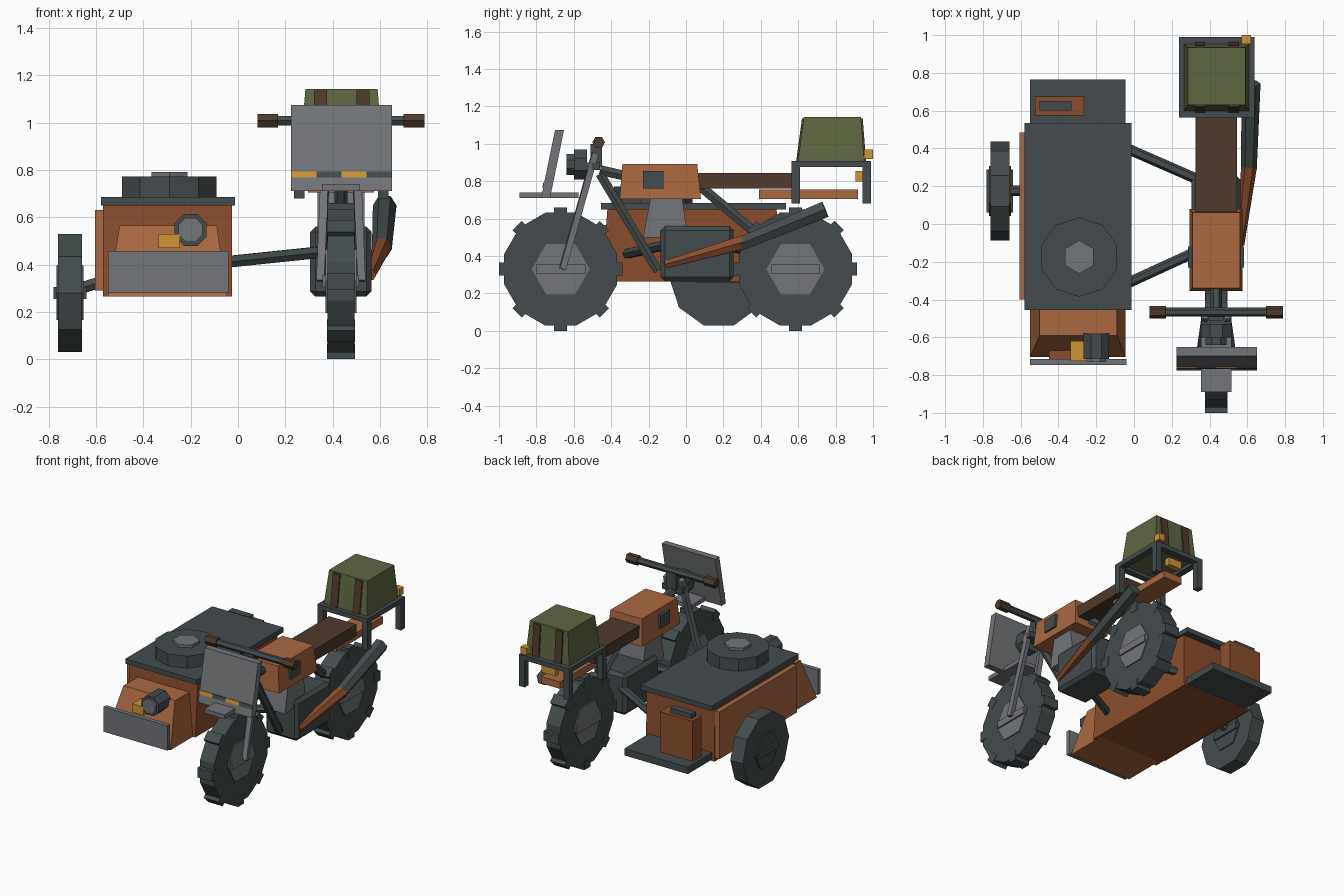
import bpy, bmesh, math
from mathutils import Vector, Matrix

if "Cube" in bpy.data.objects:
    bpy.data.objects.remove(bpy.data.objects["Cube"])


def material(name, rgb):
    m = bpy.data.materials.new(name)
    m.diffuse_color = (*rgb, 1)
    m.use_nodes = True
    m.node_tree.nodes["Principled BSDF"].inputs["Base Color"].default_value = m.diffuse_color
    return m


SLATE = material("slate", (0.058, 0.072, 0.074))
GREY = material("steel grey", (0.17, 0.178, 0.191))
ORANGE = material("light rust", (0.40, 0.138, 0.051))
RUST = material("dark rust", (0.262, 0.076, 0.026))
BROWN = material("leather brown", (0.076, 0.042, 0.025))
OLIVE = material("olive canvas", (0.114, 0.136, 0.054))
YELLOW = material("amber", (0.62, 0.30, 0.038))


def add(name, mat, verts, faces):
    me = bpy.data.meshes.new(name)
    bm = bmesh.new()
    vs = [bm.verts.new(v) for v in verts]
    for f in faces:
        bm.faces.new([vs[i] for i in f])
    bmesh.ops.recalc_face_normals(bm, faces=bm.faces)
    bm.to_mesh(me)
    bm.free()
    me.materials.append(mat)
    ob = bpy.data.objects.new(name, me)
    bpy.context.scene.collection.objects.link(ob)
    return ob


def block(name, mat, x, y, z, tx=None, ty=None):
    """Box from ranges; tx, ty give different ranges at the top."""
    tx, ty = tx or x, ty or y
    v = []
    for (a, b), (c, d), h in ((x, y, z[0]), (tx, ty, z[1])):
        v += [(a, c, h), (b, c, h), (b, d, h), (a, d, h)]
    return add(name, mat, v, [(0, 1, 2, 3), (4, 5, 6, 7)] +
               [(i, (i + 1) % 4, (i + 1) % 4 + 4, i + 4) for i in range(4)])


def rod(name, mat, p, q, r, r2=None, n=6, rot=0.0):
    """Prism or cone from p to q with n sides."""
    p, q = Vector(p), Vector(q)
    r2 = r if r2 is None else r2
    d = (q - p).normalized()
    up = Vector((0, 1, 0)) if abs(d.z) > 0.99 else Vector((0, 0, 1))
    w = up.cross(d).normalized()
    u = d.cross(w)
    v = []
    for c, rad in ((p, r), (q, r2)):
        for i in range(n):
            a = math.radians(rot) + 2 * math.pi * i / n
            v.append(c + (w * math.cos(a) + u * math.sin(a)) * rad)
    return add(name, mat, v, [tuple(range(n)), tuple(range(n, 2 * n))] +
               [(i, (i + 1) % n, (i + 1) % n + n, i + n) for i in range(n)])


def wheel(name, x, y, z, r, w, n, rot, hub, hub_mat, lugs):
    rod(name + "_tyre", SLATE, (x - w, y, z), (x + w, y, z), r, n=n, rot=rot)
    rod(name + "_hub", hub_mat, (x - w - .008, y, z), (x + w + .008, y, z), hub)
    block(name + "_hub_bar", hub_mat, (x - w - .02, x + w + .02),
          (y - hub * .85, y + hub * .85), (z - .025, z + .025))
    for i in range(lugs):
        ob = block(f"{name}_lug_{i}", SLATE, (x - w - .002, x + w + .002),
                   (-.035, .035), (r - .05, r + .017))
        ob.data.transform(Matrix.Translation((0, y, z)) @
                          Matrix.Rotation(2 * math.pi * i / lugs, 4, 'X'))


C = 0.435  # motorcycle centre line

# Wheels
wheel("front_wheel", C, -.67, .33, .313, .057, 12, 15, .155, GREY, 8)
wheel("rear_wheel", C, .585, .33, .313, .057, 12, 15, .155, GREY, 8)
wheel("sidecar_wheel", -.71, .175, .28, .263, .05, 10, 0, .133, SLATE, 0)
rod("sidecar_axle", SLATE, (-.70, .175, .29), (-.55, .175, .335), .028)

# Sidecar body
block("sidecar_body", RUST, (-.57, -.025), (-.45, .49), (.265, .655), ty=(-.42, .485))
block("sidecar_lid", SLATE, (-.58, -.013), (-.455, .535), (.65, .685))
block("sidecar_nose", ORANGE, (-.55, -.045), (-.705, -.40), (.265, .565),
      tx=(-.5, -.09), ty=(-.59, -.40))
block("sidecar_bumper", GREY, (-.55, -.04), (-.747, -.715), (.28, .458))
block("bumper_mount", RUST, (-.45, -.14), (-.72, -.65), (.29, .36))
block("sidecar_side_panel", ORANGE, (-.605, -.565), (-.40, .485), (.29, .63))
rod("hatch", SLATE, (-.29, -.175, .68), (-.29, -.175, .772), .21, n=10, rot=90)
rod("hatch_cap", GREY, (-.29, -.175, .77), (-.29, -.175, .792), .088, rot=90)
rod("sidecar_lamp", SLATE, (-.2, -.58, .547), (-.2, -.715, .547), .073, n=8, rot=22.5)
rod("sidecar_lamp_lens", GREY, (-.2, -.71, .547), (-.2, -.73, .547), .055, n=8, rot=22.5)
block("sidecar_marker", YELLOW, (-.335, -.245), (-.725, -.62), (.47, .53))

# Rear shelf and tool box
block("rear_shelf", SLATE, (-.55, -.045), (.47, .765), (.275, .325))
block("tool_box", RUST, (-.525, -.265), (.575, .675), (.32, .615))
block("tool_box_handle", SLATE, (-.5, -.33), (.6, .65), (.61, .65))

# Struts joining sidecar and motorcycle
rod("rear_strut", SLATE, (-.06, .41, .41), (.42, .20, .46), .028)
rod("front_strut", SLATE, (-.06, -.325, .41), (.42, -.105, .46), .028)

# Engine and frame
engine = block("engine", SLATE, (C - .13, C + .13), (-.135, .255), (.265, .56))
bev = engine.modifiers.new("chamfer", 'BEVEL')
bev.width, bev.segments = .022, 1
block("cylinder_block", GREY, (C - .1, C + .1), (-.23, .01), (.5, .71), ty=(-.19, -.02))
rod("down_tube", SLATE, (C, -.46, .84), (C, -.15, .32), .028)
rod("top_tube", SLATE, (C, -.46, .86), (C, -.2, .80), .03)
rod("seat_tube", SLATE, (C, .08, .77), (C, .40, .50), .03)

# Tank, seat and rear fender
block("tank", ORANGE, (C - .14, C + .14), (-.355, .08), (.705, .893),
      tx=(C - .125, C + .125), ty=(-.34, .06))
for s in (-1, 1):
    xs = sorted((C + s * .11, C + s * .148))
    block("tank_pad", SLATE, xs, (-.23, -.12), (.76, .855))
block("seat", BROWN, (C - .11, C + .11), (.05, .57), (.76, .843))
block("rear_fender", ORANGE, (C - .075, C + .075), (.39, .92), (.705, .755))

# Exhaust
rod("exhaust_pipe", RUST, (.56, -.11, .355), (.61, .31, .475), .024, .042)
rod("muffler", SLATE, (.608, .29, .465), (.62, .745, .65), .042, .05)

# Fork, fender and handlebar
for s in (-1, 1):
    rod("fork_leg", GREY, (C + s * .085, -.66, .33), (C + s * .06, -.485, .95),
        .024, n=4, rot=45)
    rod("grip", BROWN, (C + s * .265, -.467, 1.008), (C + s * .353, -.467, 1.008), .034)
block("fork_yoke", SLATE, (C - .08, C + .08), (-.54, -.46), (.86, .90))
block("handlebar_riser", SLATE, (C - .04, C + .04), (-.51, -.45), (.88, 1.0))
block("front_fender", GREY, (C - .08, C + .08), (-.89, -.575), (.71, .74))
rod("handlebar", SLATE, (C - .3, -.467, 1.008), (C + .3, -.467, 1.008), .024)
rod("headlight", SLATE, (C, -.53, .89), (C, -.60, .89), .087, n=8, rot=22.5)
rod("headlight_rim", SLATE, (C, -.59, .89), (C, -.64, .89), .06, n=8, rot=22.5)

# Windshield with a hazard stripe
block("windshield", GREY, (.225, .65), (-.775, -.727), (.71, 1.075), ty=(-.70, -.652))
for i in range(4):
    x = .225 + i * .10625
    block(f"hazard_stripe_{i}", (YELLOW, SLATE)[i % 2], (x, x + .10625),
          (-.768, -.76), (.767, .793), ty=(-.763, -.755))

# Luggage rack
X0, X1, Y0, Y1, T = .237, .637, .565, .99, .045
for x in (X0, X1 - T):
    block("rack_side", SLATE, (x, x + T), (Y0, Y1), (.875, .908))
    for y in (Y0, Y1 - T):
        block("rack_leg", SLATE, (x, x + T), (y, y + T), (.68, .9))
for y in (Y0, Y1 - T):
    block("rack_end", SLATE, (X0, X1), (y, y + T), (.875, .908))

# Canvas pack with straps
block("pack", OLIVE, (.265, .61), (.598, .953), (.9, 1.143), tx=(.285, .59), ty=(.63, .935))
for x in (.322, .5):
    block("strap_front", BROWN, (x, x + .055), (.588, .61), (.9, 1.135), ty=(.62, .64))
    block("strap_back", BROWN, (x, x + .055), (.94, .963), (.9, 1.135), ty=(.925, .945))

# Tail lamps
block("rack_lamp", YELLOW, (.57, .62), (.953, 1.0), (.92, .97))
block("tail_lamp", YELLOW, (C - .055, C + .055), (.905, .945), (.80, .855))
